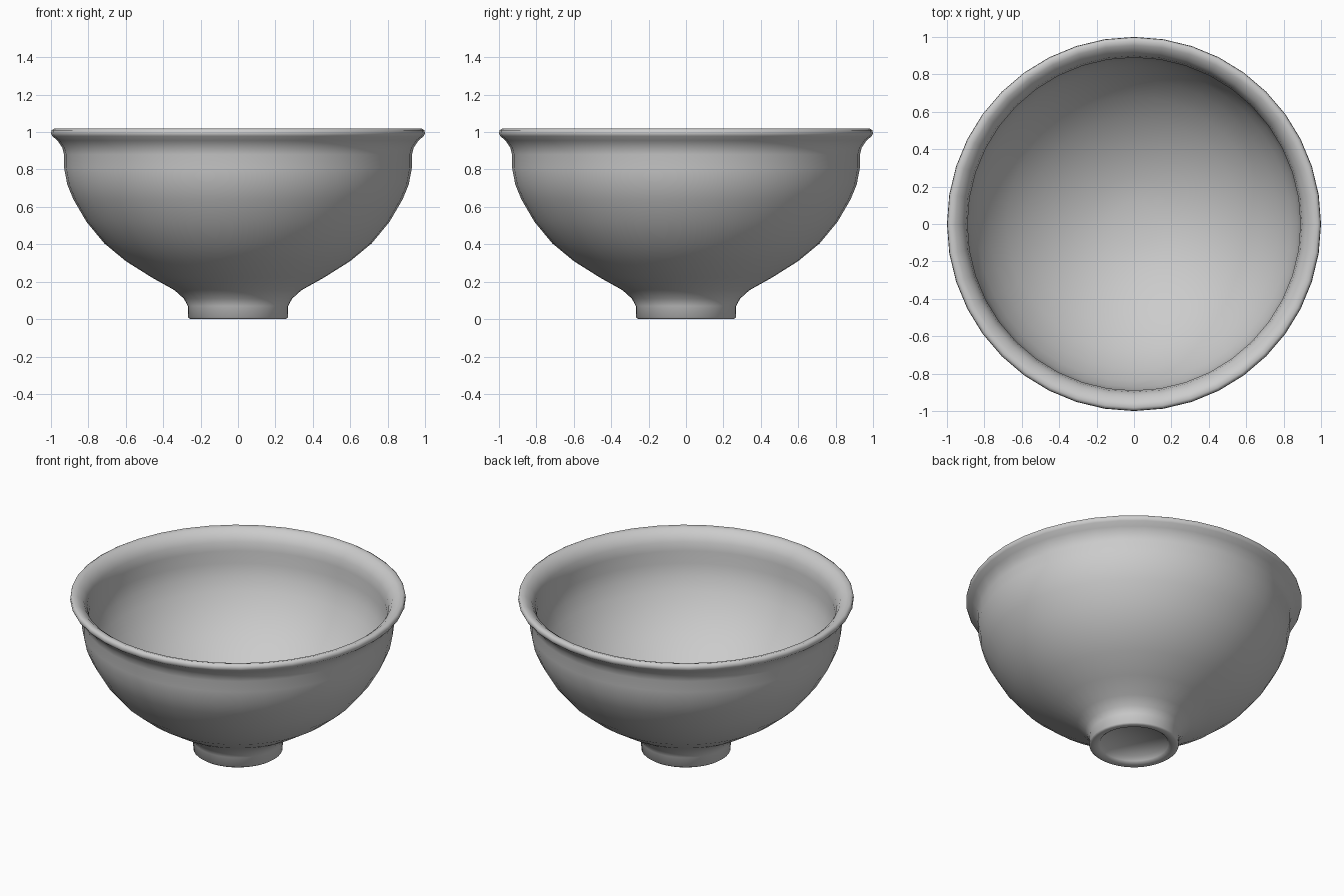
import bpy, bmesh, math

if "Cube" in bpy.data.objects:
    bpy.data.objects.remove(bpy.data.objects["Cube"])

SEGMENTS = 40

# Half cross-section (radius, height): foot recess, outer wall, lip, inner wall
PROFILE = [
    (0, 0.045), (0.19, 0.04), (0.205, 0.015), (0.22, 0.004), (0.255, 0.0),
    (0.266, 0.008), (0.268, 0.07), (0.29, 0.11), (0.34, 0.155),
    (0.46, 0.222), (0.60, 0.31), (0.715, 0.405), (0.81, 0.52), (0.88, 0.64),
    (0.913, 0.72), (0.93, 0.81), (0.93, 0.88), (0.94, 0.918), (0.965, 0.955),
    (0.993, 0.978), (1.0, 0.992), (0.997, 1.01), (0.982, 1.019),
    (0.955, 1.012), (0.92, 0.985), (0.899, 0.945), (0.89, 0.89), (0.89, 0.81),
    (0.873, 0.73), (0.84, 0.65), (0.775, 0.54), (0.68, 0.43), (0.57, 0.34),
    (0.43, 0.25), (0.25, 0.18), (0.12, 0.155), (0, 0.15),
]


def lathe(name, profile, segments):
    bm = bmesh.new()
    verts = [bm.verts.new((r, 0, z)) for r, z in profile]
    edges = [bm.edges.new(pair) for pair in zip(verts, verts[1:])]
    bmesh.ops.spin(bm, geom=verts + edges, cent=(0, 0, 0), axis=(0, 0, 1),
                   angle=math.tau, steps=segments, use_merge=False)
    bmesh.ops.remove_doubles(bm, verts=bm.verts, dist=0.0005)
    bmesh.ops.recalc_face_normals(bm, faces=bm.faces)
    mesh = bpy.data.meshes.new(name)
    bm.to_mesh(mesh)
    bm.free()
    obj = bpy.data.objects.new(name, mesh)
    bpy.context.collection.objects.link(obj)
    return obj


# Footed bowl with flared lip
bowl = lathe("bowl", PROFILE, SEGMENTS)
bpy.context.view_layer.objects.active = bowl
bowl.select_set(True)
bpy.ops.object.shade_smooth_by_angle(angle=math.radians(60))
